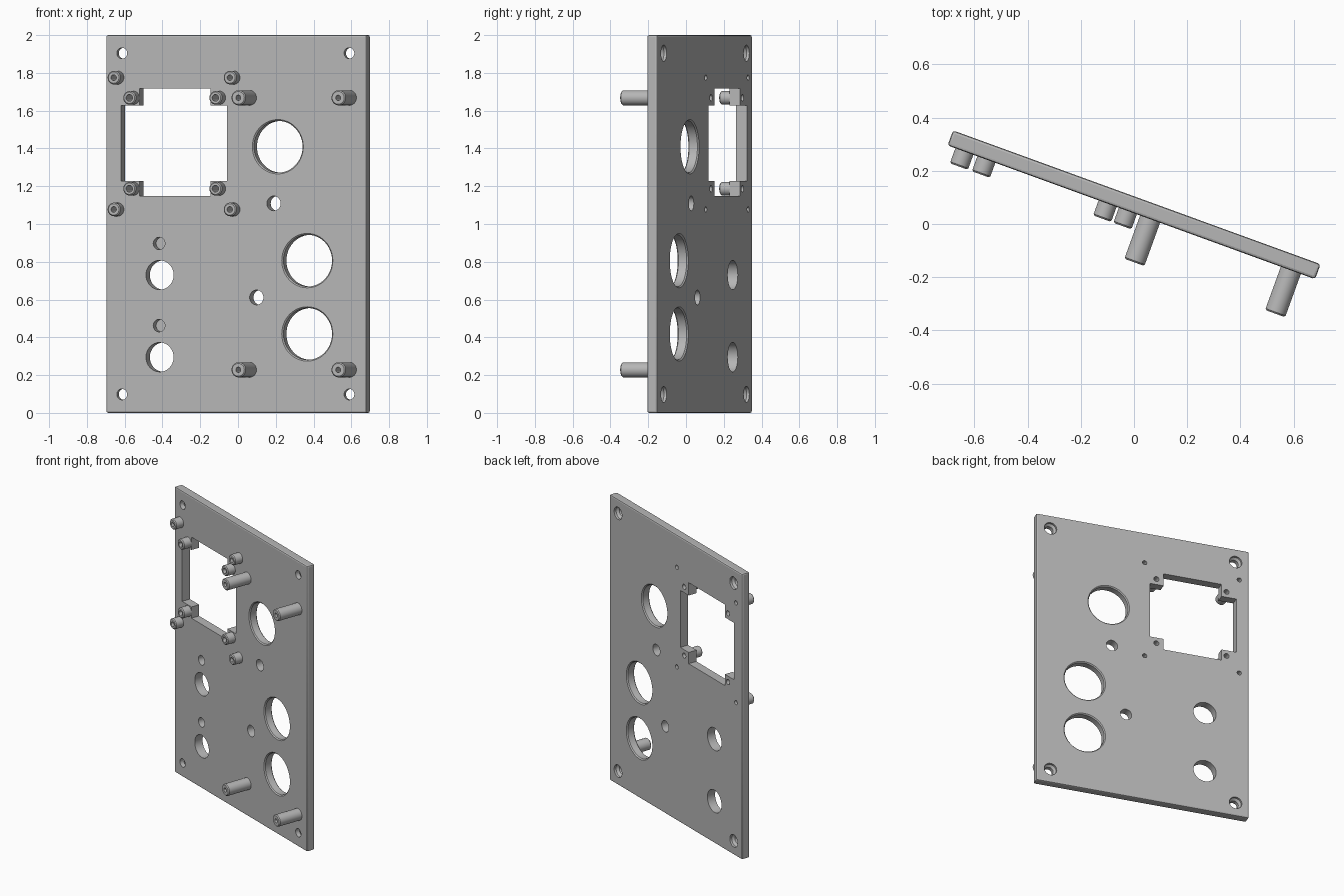
import bpy, bmesh, math
from mathutils import Matrix

cube = bpy.data.objects.get("Cube")
if cube:
    bpy.data.objects.remove(cube, do_unlink=True)

WIDTH, HEIGHT, T = 1.47, 2.0, 0.06      # panel size; front face lies on local y = 0
PLACE = Matrix.Translation((-0.01, 0.044, 0)) @ Matrix.Rotation(math.radians(-20), 4, 'Z')

grey = bpy.data.materials.new("light grey")
grey.use_nodes = True
grey.diffuse_color = (0.47, 0.47, 0.47, 1)
grey.node_tree.nodes["Principled BSDF"].inputs["Base Color"].default_value = grey.diffuse_color


def add_box(bm, x0, x1, y0, y1, z0, z1):
    made = bmesh.ops.create_cube(bm, size=1)["verts"]
    bmesh.ops.scale(bm, vec=(x1 - x0, y1 - y0, z1 - z0), verts=made)
    bmesh.ops.translate(bm, vec=((x0 + x1) / 2, (y0 + y1) / 2, (z0 + z1) / 2), verts=made)


def add_lathe(bm, x, z, profile, sides=32):
    """Turn (radius, depth) points around a local y axis and cap both ends."""
    rings = []
    for r, y in profile:
        rings.append([bm.verts.new((x + r * math.cos(a), y, z + r * math.sin(a)))
                      for a in (math.tau * i / sides for i in range(sides))])
    for a, b in zip(rings, rings[1:]):
        for i in range(sides):
            j = (i + 1) % sides
            bm.faces.new((a[i], a[j], b[j], b[i]))
    bm.faces.new(rings[0])
    bm.faces.new(rings[-1])


def add_hole(bm, x, z, r, chamfer=0.0):
    if chamfer:
        wide = r + 2 * chamfer
        add_lathe(bm, x, z, [(wide, -chamfer), (r, chamfer), (r, T - chamfer), (wide, T + chamfer)], 48)
    else:
        add_lathe(bm, x, z, [(r, -0.02), (r, T + 0.02)])


def finish(bm, name):
    bmesh.ops.recalc_face_normals(bm, faces=bm.faces[:])
    mesh = bpy.data.meshes.new(name)
    bm.to_mesh(mesh)
    bm.free()
    mesh.materials.append(grey)
    ob = bpy.data.objects.new(name, mesh)
    bpy.context.collection.objects.link(ob)
    ob.matrix_world = PLACE
    return ob


def smooth(ob):
    bpy.ops.object.select_all(action='DESELECT')
    ob.select_set(True)
    bpy.context.view_layer.objects.active = ob
    bpy.ops.object.shade_smooth_by_angle(angle=math.radians(20))


def cut(ob, cutter):
    cutter.hide_render = True
    mod = ob.modifiers.new("cut", 'BOOLEAN')
    mod.operation = 'DIFFERENCE'
    mod.solver = 'EXACT'
    mod.object = cutter
    bpy.context.view_layer.update()
    ev = ob.evaluated_get(bpy.context.evaluated_depsgraph_get())
    mesh = bpy.data.meshes.new_from_object(ev)
    ob.modifiers.clear()
    ob.data = mesh
    bpy.data.objects.remove(cutter, do_unlink=True)


# Post positions on the panel
outer_posts = [(x, z) for x in (-0.668, -0.014) for z in (1.077, 1.775)]
inner_posts = [(x, z) for x in (-0.58, -0.095) for z in (1.187, 1.668)]
long_posts = [(x, z) for x in (0.075, 0.638) for z in (0.228, 1.668)]

# Panel with softened edges
bm = bmesh.new()
add_box(bm, -WIDTH / 2, WIDTH / 2, 0, T, 0, HEIGHT)
bmesh.ops.bevel(bm, geom=bm.edges[:], offset=0.01, segments=2, profile=0.5, affect='EDGES')
panel = finish(bm, "panel")

# Window: two crossing openings that leave a tab in each corner
for x0, x1, z0, z1 in ((-0.648, -0.052, 1.228, 1.627), (-0.545, -0.145, 1.149, 1.717)):
    bm = bmesh.new()
    add_box(bm, x0, x1, -0.05, T + 0.05, z0, z1)
    cut(panel, finish(bm, "window_cutter"))

# All round holes
bm = bmesh.new()
for x, z in ((0.235, 1.409), (0.401, 0.806), (0.401, 0.418)):
    add_hole(bm, x, z, 0.137, 0.007)
for x, z in ((0.212, 1.109), (0.115, 0.611)):
    add_hole(bm, x, z, 0.039)
for z in (0.295, 0.73):
    add_hole(bm, -0.43, z, 0.078)
    add_lathe(bm, -0.434, z + 0.167, [(0.033, -0.02), (0.033, 0.045)])   # blind hole above
for x in (-0.643, 0.637):
    for z in (0.098, 1.904):                                             # countersunk corners
        add_lathe(bm, x, z, [(0.029, -0.02), (0.029, 0.03), (0.043, 0.045), (0.043, T + 0.02)])
for x, z in outer_posts:
    add_hole(bm, x, z, 0.015)
for x, z in inner_posts:
    add_hole(bm, x, z, 0.018)
cut(panel, finish(bm, "hole_cutter"))
smooth(panel)


# Bored posts on the front face
def posts(places, name, r, bore, length, depth):
    for i, (x, z) in enumerate(places):
        bm = bmesh.new()
        add_lathe(bm, x, z, [(r, 0.003), (r, 0.006 - length), (r - 0.006, -length),
                             (bore, -length), (bore, depth - length)])
        if depth >= length:      # open through the panel
            bm.faces.ensure_lookup_table()
            bmesh.ops.delete(bm, geom=[bm.faces[-2], bm.faces[-1]], context='FACES_ONLY')
        smooth(finish(bm, f"{name}_{i + 1}"))


posts(outer_posts, "outer_short_post", 0.036, 0.015, 0.06, 0.062)
posts(inner_posts, "inner_short_post", 0.036, 0.018, 0.06, 0.062)
posts(long_posts, "long_post", 0.04, 0.014, 0.173, 0.1)
